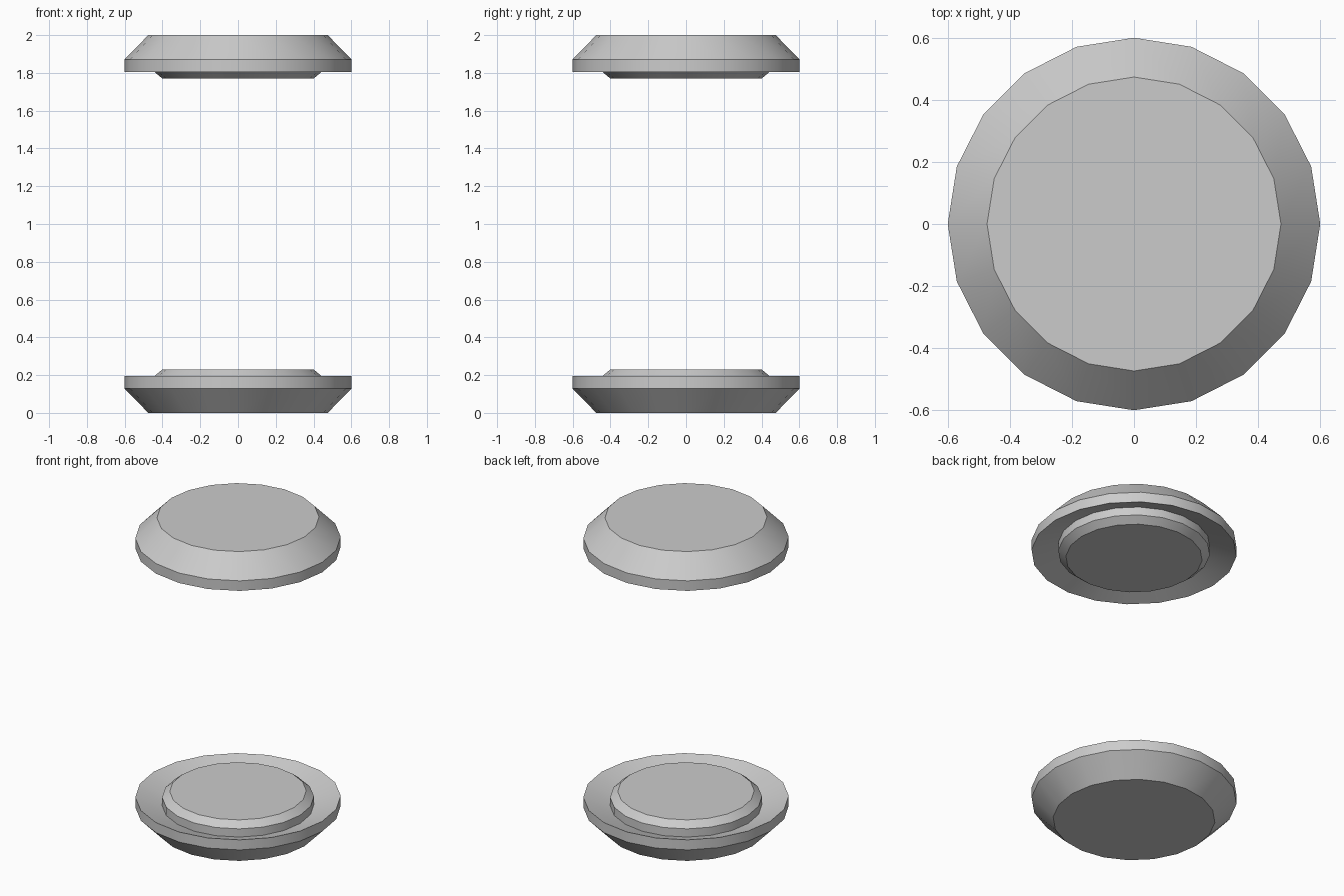
import bpy, bmesh
from math import cos, sin, tau, radians

if "Cube" in bpy.data.objects:
    bpy.data.objects.remove(bpy.data.objects["Cube"])

SIDES = 20
# Half section (radius, height): foot, bevel, rim, sunken groove, raised plate
PROFILE = [(0.475, 0), (0.602, 0.13), (0.602, 0.195),
           (0.445, 0.14), (0.445, 0.193), (0.40, 0.23)]


def lathe_cap(name, flip):
    bm = bmesh.new()
    rings = []
    for r, h in PROFILE:
        z = 2 - h if flip else h
        rings.append([bm.verts.new((r * cos(tau * i / SIDES),
                                    r * sin(tau * i / SIDES), z))
                      for i in range(SIDES)])
    for a, b in zip(rings, rings[1:]):
        for i in range(SIDES):
            j = (i + 1) % SIDES
            bm.faces.new((a[i], a[j], b[j], b[i]))
    bm.faces.new(rings[0])
    bm.faces.new(rings[-1])
    bmesh.ops.recalc_face_normals(bm, faces=bm.faces)
    mesh = bpy.data.meshes.new(name)
    bm.to_mesh(mesh)
    bm.free()
    obj = bpy.data.objects.new(name, mesh)
    bpy.context.collection.objects.link(obj)
    # Smooth around the circumference, sharp at profile corners
    bpy.ops.object.select_all(action='DESELECT')
    obj.select_set(True)
    bpy.context.view_layer.objects.active = obj
    bpy.ops.object.shade_smooth_by_angle(angle=radians(30))
    return obj


# Matching end caps facing each other
lathe_cap("bottom_cap", False)
lathe_cap("top_cap", True)
